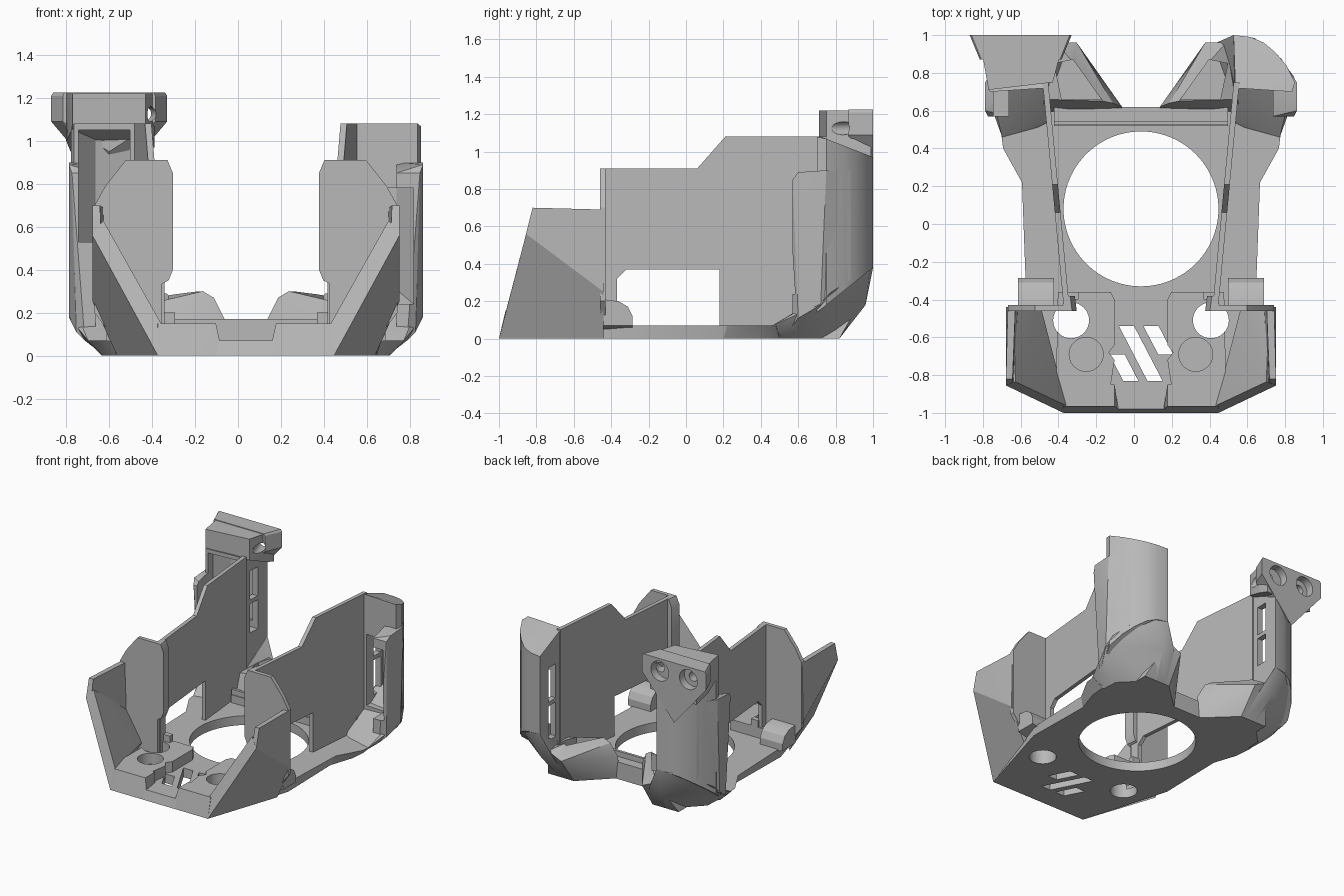
import bpy, bmesh, math
from mathutils import Vector, Matrix

if "Cube" in bpy.data.objects:
    bpy.data.objects.remove(bpy.data.objects["Cube"])

CX = 0.037  # symmetry plane of the shell
grey = bpy.data.materials.new("plain grey")
grey.use_nodes = True
grey.diffuse_color = (0.48, 0.48, 0.48, 1)
grey.node_tree.nodes["Principled BSDF"].inputs["Base Color"].default_value = (0.48, 0.48, 0.48, 1)
parts = []


def finish(name, bm):
    bmesh.ops.recalc_face_normals(bm, faces=bm.faces)
    mesh = bpy.data.meshes.new(name)
    bm.to_mesh(mesh)
    bm.free()
    mesh.materials.append(grey)
    obj = bpy.data.objects.new(name, mesh)
    bpy.context.collection.objects.link(obj)
    parts.append(obj)
    return obj


def loft(name, low, high):
    """Solid between two closed loops of equal length."""
    bm = bmesh.new()
    a = [bm.verts.new(p) for p in low]
    b = [bm.verts.new(p) for p in high]
    bm.faces.new(a)
    bm.faces.new(b)
    for i in range(len(a)):
        j = (i + 1) % len(a)
        bm.faces.new((a[i], a[j], b[j], b[i]))
    return finish(name, bm)


def prism(name, pts, z0, z1):
    return loft(name, [(x, y, z0) for x, y in pts], [(x, y, z1) for x, y in pts])


def hull(name, pts):
    bm = bmesh.new()
    for p in pts:
        bm.verts.new(p)
    r = bmesh.ops.convex_hull(bm, input=bm.verts)
    bmesh.ops.delete(bm, geom=list({v for v in r["geom_interior"] + r["geom_unused"]
                                    if isinstance(v, bmesh.types.BMVert)}), context="VERTS")
    bmesh.ops.dissolve_limit(bm, angle_limit=0.01, verts=bm.verts, edges=bm.edges)
    return finish(name, bm)


def box(name, x0, x1, y0, y1, z0, z1):
    return prism(name, [(x0, y0), (x1, y0), (x1, y1), (x0, y1)], z0, z1)


def rod(name, start, end, r, sides=40):
    a, b = Vector(start), Vector(end)
    m = Matrix.Translation((a + b) / 2) @ (b - a).to_track_quat("Z", "Y").to_matrix().to_4x4()
    bm = bmesh.new()
    bmesh.ops.create_cone(bm, cap_ends=True, segments=sides, radius1=r, radius2=r,
                          depth=(b - a).length, matrix=m)
    return finish(name, bm)


def cut(obj, *cutters):
    for c in cutters:
        mod = obj.modifiers.new("cut", "BOOLEAN")
        mod.operation = "DIFFERENCE"
        mod.solver = "EXACT"
        mod.object = c
    bpy.context.view_layer.update()
    ev = obj.evaluated_get(bpy.context.evaluated_depsgraph_get())
    mesh = bpy.data.meshes.new_from_object(ev)
    obj.modifiers.clear()
    obj.data = mesh
    for c in cutters:
        parts.remove(c)
        bpy.data.objects.remove(c)


def both(pts):
    """Close a half outline by reflecting it."""
    return [(CX + u, y) for u, y in pts] + [(CX - u, y) for u, y in reversed(pts)]


# Base plate with fan opening
low = both([(.41, -1), (.61, -.32), (.6, .2), (.66, .38), (.67, .5), (.5, .62), (.1, .62)])
high = both([(.41, -.98), (.61, -.32), (.63, .22), (.73, .4), (.74, .48), (.6, .62), (.1, .62)])
base = loft("base_plate", [(x, y, 0) for x, y in low], [(x, y, .07) for x, y in high])


def fan_hole():
    return rod("fan_cutter", (CX, .08, -.2), (CX, .08, .5), .41, 96)


def nozzle_hole(s):
    return rod("round_cutter", (CX + s * .37, -.51, -.2), (CX + s * .37, -.51, .5), .095)


# Slanted vents
vents = []
for x, y, run in ((-.08, -.54, .29), (.05, -.54, .15), (-.13, -.69, .14)):
    dx = run * .52
    vents.append(prism("vent_cutter", [(x, y), (x + .08, y), (x + .08 + dx, y - run),
                                       (x + dx, y - run)], -.1, .3))
cut(base, fan_hole(), nozzle_hole(1), nozzle_hole(-1), *vents)

# Rear cross rib
box("rear_rib", CX - .46, CX + .46, .52, .62, .03, .13)
box("rear_rib_lip", CX - .46, CX + .46, .525, .545, .1, .17)

for s in (1, -1):
    side = "left" if s > 0 else "right"

    def P(u, y, z):
        return (CX + s * u, y, z)

    def flat(pts):
        return [(CX + s * u, y) for u, y in pts]

    # Floor pad and front lip
    pad = prism(side + "_floor_pad", flat([(.16, -.85), (.45, -.85), (.44, -.36), (.16, -.36),
                                           (.14, -.4), (.14, -.64), (.17, -.68), (.14, -.72)]), .05, .15)
    cut(pad, nozzle_hole(s), rod("blind_cutter", P(.29, -.69, .06), P(.29, -.69, .4), .09))
    hull(side + "_front_lip", [P(.14, -1, 0), P(.41, -1, 0), P(.12, -.98, .06), P(.14, -.965, .15),
                               P(.41, -.965, .15), P(.14, -.85, .15), P(.44, -.85, .15),
                               P(.14, -.85, 0), P(.44, -.85, 0)])
    box(side + "_floor_clip", CX + s * .33, CX + s * .39, -.4, -.36, .05, .2)

    # Front shield: slanted lower facet and upright upper facet
    hull(side + "_shield_lower", [P(.41, -1, 0), P(.715, -.855, .56), P(.60, -.44, 0), P(.714, -.44, .25),
                                  P(.395, -.962, .15), P(.665, -.835, .63), P(.53, -.44, .12),
                                  P(.67, -.44, .35)])
    hull(side + "_shield_upper", [P(.715, -.855, .56), P(.715, -.82, .70), P(.705, -.44, .69),
                                  P(.714, -.44, .25), P(.675, -.845, .58), P(.68, -.82, .70),
                                  P(.665, -.44, .69), P(.65, -.44, .25)])

    # Front pillar plate and its inner flange
    prof = [(.39, .06), (.39, .91), (.56, .91), (.655, .79), (.705, .70), (.705, .2), (.6, .06)]
    loft(side + "_pillar_plate", [P(u, -.46, z) for u, z in prof], [P(u, -.43, z) for u, z in prof])
    prof = [(.40, .33), (.36, .35), (.34, .40), (.34, .85), (.365, .91), (.40, .91)]
    loft(side + "_pillar_flange", [P(u, -.46, z) for u, z in prof], [P(u + .01, -.38, z) for u, z in prof])

    # Rounded side tab
    prof = [(-.44, .02), (-.44, .21), (-.36, .2), (-.31, .17), (-.285, .12), (-.285, .02)]
    loft(side + "_side_tab", [P(.46, y, z) for y, z in prof], [P(.65, y, max(z, .07)) for y, z in prof])

    # Slanted side wall, notched by its lower window
    prof = [(-.44, .04), (-.44, .91), (.06, .91), (.21, 1.08), (.75, 1.08), (.75, .04),
            (.18, .04), (.18, .37), (-.32, .37), (-.37, .32), (-.37, .04)]

    def wall_u(y):
        return .41 + (y + .43) * .094
    loft(side + "_side_wall", [P(wall_u(y), y, z) for y, z in prof],
         [P(wall_u(y) - .03, y, z) for y, z in prof])

    # Rear column with front pocket and inner slots
    ring = [(.5, .72), (.8, .70), (.815, .75), (.77, .84), (.71, .91), (.65, .96), (.58, .99), (.49, 1.0)]
    pts = [P(u, y, 1.08 - max(0, y - .72) * .39) for u, y in ring]
    pts += [P(u, y, .14 + (y - .7) * .8) for u, y in ring]
    column = hull(side + "_rear_column", pts)
    z0, z1 = (.24, .78) if s > 0 else (.53, 1.05)

    def pocket():
        return prism("pocket_cutter", flat([(.54, .4), (.78, .4), (.78, .76), (.70, .86), (.54, .91)]), z0, z1)
    starts, tall = ((.29, .58), .26) if s > 0 else ((.48, .73), .22)
    slots = [box("slot_cutter", CX + s * .4, CX + s * .6, .80, .89, a, a + tall) for a in starts]
    cut(column, pocket(), *slots)

    # Lower outer shell of the column, opened by the same pocket
    foot = [(.70, .57, .07), (.75, .57, .07), (.79, .6, .11), (.825, .72, .18), (.74, .88, .32), (.70, .75, .2)]
    rim = [(.70, .57, .85), (.81, .57, .85), (.825, .6, .89), (.825, .75, .9), (.74, .88, .9), (.70, .75, .9)]
    shell = hull(side + "_column_shell", [P(*p) for p in foot + rim])
    cut(shell, pocket())

    # Chamfered foot under the column
    hull(side + "_column_foot", [P(.5, .5, 0), P(.66, .42, 0), P(.65, .62, 0), P(.45, .82, 0),
                                 P(.36, .82, 0), P(.5, .55, .1), P(.735, .46, .07), P(.75, .57, .07),
                                 P(.825, .71, .18), P(.81, .78, .25), P(.72, .9, .33),
                                 P(.6, .985, .38), P(.49, 1, .38), P(.5, .96, .18), P(.4, .96, .2)])

    # Rear wing duct with hollow tray
    wing = hull(side + "_rear_wing", [P(.1, .6, 0), P(.33, .82, 0), P(.55, .82, 0), P(.55, .58, 0),
                                      P(.1, .62, .17), P(.15, .64, .27), P(.34, .96, .2),
                                      P(.45, .96, .25), P(.5, .66, .23), P(.2, .65, .3),
                                      P(.38, .88, .29)])
    tray = hull("tray_cutter", [P(u, y, z) for z in (.16, .5)
                                for u, y in ((.21, .66), (.42, .66), (.46, .85), (.36, .87))])
    cut(wing, tray)
    cut(wing, fan_hole())

# Sensor bracket on top of the right column
body = hull("bracket_body", [(x, y, z) for x, y, b in
                             ((-.77, .71, 1.06), (-.43, .75, 1.06), (-.39, .9, 1.0), (-.39, .99, .97),
                              (-.78, .99, .95), (-.8, .88, 1.0)) for z in (b, 1.22)])
flange = [(-.87, 1.21), (-.86, 1.225), (-.34, 1.225), (-.33, 1.21), (-.33, 1.09), (-.6, .77), (-.87, 1.09)]
face = hull("bracket_face", [(x, 1, z) for x, z in flange] +
            [(-.6 + (x + .6) * .8, .87, max(z, .95)) for x, z in flange])


def screw_cutters():
    return [rod("bore_cutter", (-.72, .94, 1.13), (-.72, 1.1, 1.13), .075),
            rod("bore_cutter", (-.48, .94, 1.13), (-.48, 1.1, 1.13), .075),
            rod("screw_cutter", (-.72, .84, 1.13), (-.72, 1.1, 1.13), .035),
            rod("screw_cutter", (-.48, 1.05, 1.13), (-.34, .65, 1.12), .035)]


cut(body, *screw_cutters())
cut(face, *screw_cutters())

# Crisp edges, smooth curves
bpy.ops.object.select_all(action="DESELECT")
for obj in parts:
    obj.select_set(True)
bpy.context.view_layer.objects.active = base
bpy.ops.object.shade_smooth_by_angle(angle=math.radians(25))
